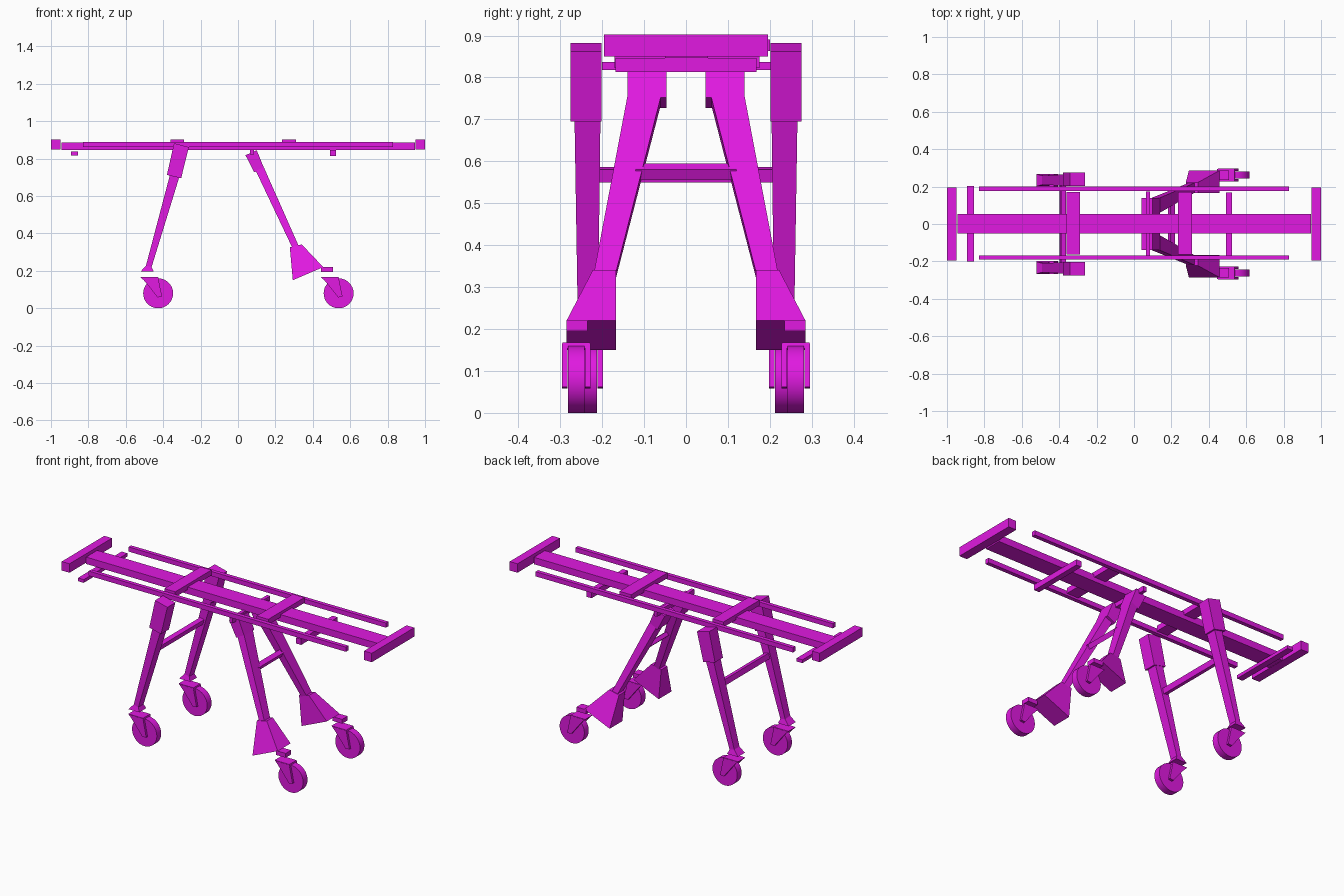
import bpy, bmesh, math

if "Cube" in bpy.data.objects:
    bpy.data.objects.remove(bpy.data.objects["Cube"])

mat = bpy.data.materials.new("magenta")
mat.diffuse_color = (0.75, 0.01, 0.75, 1)
mat.use_nodes = True
mat.node_tree.nodes["Principled BSDF"].inputs["Base Color"].default_value = mat.diffuse_color


def finish(name, bm):
    bmesh.ops.recalc_face_normals(bm, faces=bm.faces)
    me = bpy.data.meshes.new(name)
    bm.to_mesh(me)
    bm.free()
    me.materials.append(mat)
    ob = bpy.data.objects.new(name, me)
    bpy.context.collection.objects.link(ob)
    return ob


def bridge(name, a, b):
    """Solid between two matching rings of points."""
    bm = bmesh.new()
    va = [bm.verts.new(p) for p in a]
    vb = [bm.verts.new(p) for p in b]
    n = len(a)
    bm.faces.new(va)
    bm.faces.new(vb)
    for i in range(n):
        j = (i + 1) % n
        bm.faces.new((va[i], va[j], vb[j], vb[i]))
    return finish(name, bm)


def prism(name, prof, y0, y1):
    """Extrude an x-z profile along y."""
    return bridge(name, [(x, y0, z) for x, z in prof], [(x, y1, z) for x, z in prof])


def box(name, x0, x1, y0, y1, z0, z1):
    return prism(name, [(x0, z0), (x1, z0), (x1, z1), (x0, z1)], y0, y1)


def loft(name, s, top, bottom):
    """Section = two x-z edge points plus inner and outer y; s picks the side."""
    def ring(sec):
        (xa, za), (xb, zb), yi, yo = sec
        return [(xa, s * yi, za), (xb, s * yi, zb), (xb, s * yo, zb), (xa, s * yo, za)]
    return bridge(name, ring(top), ring(bottom))


def caster(name, cx, cy):
    # wheel
    bpy.ops.mesh.primitive_cylinder_add(vertices=32, radius=0.08, depth=0.04,
                                        location=(cx, cy, 0.08), rotation=(math.pi / 2, 0, 0))
    w = bpy.context.object
    w.name = name + "_wheel"
    w.data.materials.append(mat)
    bpy.ops.object.shade_smooth_by_angle(angle=math.radians(30))
    # fork: top plate and two tapering arms
    prism(name + "_fork_top", [(cx - 0.095, 0.168), (cx, 0.168), (cx + 0.003, 0.155), (cx - 0.083, 0.155)],
          cy - 0.033, cy + 0.033)
    arm = [(cx - 0.09, 0.165), (cx, 0.165), (cx + 0.021, 0.062), (cx - 0.003, 0.058), (cx - 0.058, 0.128)]
    for t in (-1, 1):
        prism(name + "_fork_arm", arm, cy + t * 0.021, cy + t * 0.034)


# deck frame
box("centre_beam", -0.945, 0.945, -0.05, 0.053, 0.847, 0.887)
for s in (-1, 1):
    box("side_rail", -0.83, 0.83, s * 0.0125 + s * 0.185 - s * 0.025 + 0.005,
        s * 0.0125 + s * 0.185 + 0.005 - s * 0.002, 0.863, 0.89)
    box("end_bar", s * 1.0, s * 0.95, -0.196, 0.196, 0.85, 0.902)

# cross members above and below the beam
box("upper_slat_left", -0.36, -0.29, -0.164, 0.17, 0.872, 0.903)
box("upper_slat_right", 0.235, 0.31, -0.164, 0.17, 0.872, 0.903)
box("lower_bar_left", -0.892, -0.855, -0.2, 0.202, 0.818, 0.837)
box("lower_bar_right", 0.492, 0.525, -0.168, 0.168, 0.813, 0.846)
box("pivot_bar", 0.065, 0.085, -0.17, 0.175, 0.822, 0.85)

# leg braces
prism("left_brace", [(-0.397, 0.556), (-0.371, 0.55), (-0.363, 0.58), (-0.389, 0.586)], -0.21, 0.21)
prism("right_brace", [(0.182, 0.577), (0.206, 0.555), (0.218, 0.58), (0.196, 0.595)], -0.12, 0.12)

for s in (-1, 1):
    # left leg: sleeve, tapering tube, flared foot, caster
    loft("left_leg_sleeve", s, ((-0.342, 0.882), (-0.263, 0.862), 0.202, 0.275),
         ((-0.38, 0.713), (-0.304, 0.695), 0.202, 0.275))
    loft("left_leg_tube", s, ((-0.362, 0.72), (-0.312, 0.708), 0.204, 0.266),
         ((-0.492, 0.228), (-0.462, 0.22), 0.21, 0.258))
    loft("left_leg_foot", s, ((-0.492, 0.228), (-0.462, 0.22), 0.21, 0.258),
         ((-0.521, 0.196), (-0.451, 0.196), 0.202, 0.266))
    caster("left_caster", -0.427, s * 0.232)

    # right leg: sleeve, splayed tube, wedge foot, mount, caster
    loft("right_leg_sleeve", s, ((0.04, 0.818), (0.1, 0.845), 0.047, 0.14),
         ((0.087, 0.727), (0.138, 0.752), 0.047, 0.14))
    loft("right_leg_tube", s, ((0.095, 0.735), (0.138, 0.754), 0.06, 0.14),
         ((0.293, 0.318), (0.325, 0.332), 0.168, 0.22))
    loft("right_leg_foot", s, ((0.277, 0.326), (0.341, 0.341), 0.167, 0.222),
         ((0.293, 0.15), (0.456, 0.22), 0.167, 0.285))
    box("right_caster_mount", 0.445, 0.507, s * 0.235, s * 0.285, 0.195, 0.22)
    caster("right_caster", 0.538, s * 0.262)
